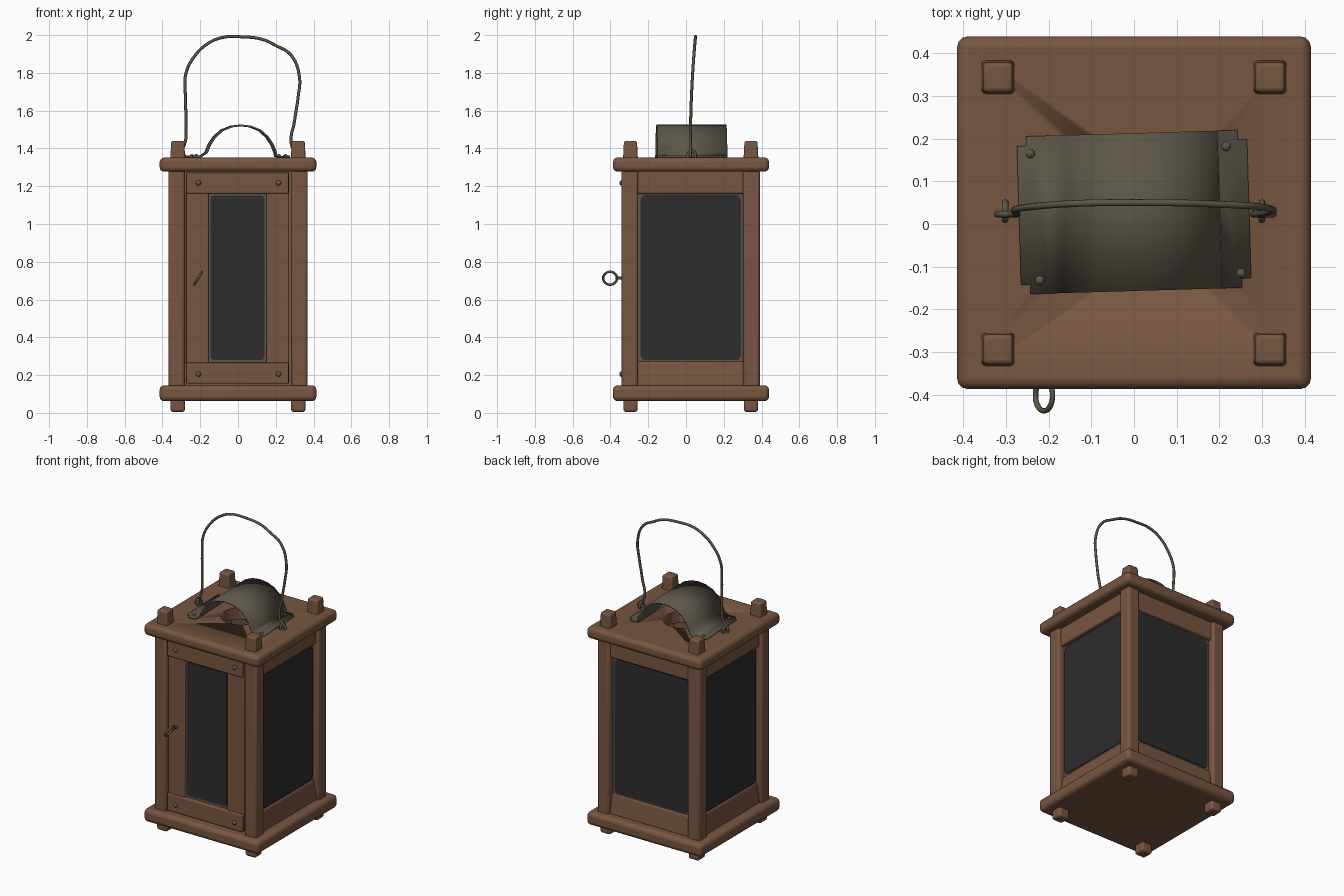
import bpy, bmesh, math
from mathutils import Matrix, Vector

old = bpy.data.objects.get("Cube")
if old:
    bpy.data.objects.remove(old)

CY = 0.025  # depth centre of the lantern body


def material(name, rgb):
    m = bpy.data.materials.new(name)
    m.use_nodes = True
    m.diffuse_color = (*rgb, 1)
    m.node_tree.nodes["Principled BSDF"].inputs["Base Color"].default_value = (*rgb, 1)
    return m


WOOD = material("brown wood", (0.185, 0.093, 0.053))
METAL = material("aged metal", (0.107, 0.092, 0.066))
GLASS = material("dark glass", (0.026, 0.026, 0.027))


def finish(name, bm, mat, bevel=0, angle=0, segments=3):
    """Turn a bmesh into an object, spun about the body axis."""
    axis = Matrix.Translation((0, CY, 0))
    bm.transform(axis @ Matrix.Rotation(angle, 4, "Z") @ axis.inverted())
    bmesh.ops.recalc_face_normals(bm, faces=bm.faces)
    me = bpy.data.meshes.new(name)
    bm.to_mesh(me)
    bm.free()
    ob = bpy.data.objects.new(name, me)
    bpy.context.collection.objects.link(ob)
    me.materials.append(mat)
    if bevel:
        mod = ob.modifiers.new("bevel", "BEVEL")
        mod.width, mod.segments = bevel, segments
    bpy.ops.object.select_all(action="DESELECT")
    ob.select_set(True)
    bpy.context.view_layer.objects.active = ob
    bpy.ops.object.shade_smooth_by_angle(angle=math.radians(40))
    return ob


def box(name, x, y, z, mat=WOOD, bevel=0.01, angle=0, taper=1, slope=0):
    """Box from ranges; taper shrinks its top, slope pushes the top front edge back."""
    bm = bmesh.new()
    bmesh.ops.create_cube(bm, size=1)
    for v in bm.verts:
        top = v.co.z > 0
        k = taper if top else 1
        push = slope if top and v.co.y < 0 else 0
        v.co = [(r[0] + r[1]) / 2 + c * f * (r[1] - r[0])
                for r, c, f in zip((x, y, z), v.co, (k, k, 1))]
        v.co.y += push
    return finish(name, bm, mat, bevel, angle)


def pane(name, w, z, y, depth, radius, mat, x=0, angle=0):
    """Upright plate with rounded corners, facing the front before it is spun."""
    bm = bmesh.new()
    bmesh.ops.create_cube(bm, size=1)
    bm.transform(Matrix.Translation((x, y + depth / 2, sum(z) / 2))
                 @ Matrix.Diagonal((w, depth, z[1] - z[0], 1)))
    edges = [e for e in bm.edges
             if abs(e.verts[0].co.y - e.verts[1].co.y) > depth / 2]
    bmesh.ops.bevel(bm, geom=edges, offset=radius, segments=4, profile=0.5, affect="EDGES")
    return finish(name, bm, mat, 0, angle)


def wire(name, points, radius, closed=False):
    """Round metal wire through the points."""
    cu = bpy.data.curves.new(name, "CURVE")
    cu.dimensions = "3D"
    cu.bevel_depth, cu.bevel_resolution, cu.resolution_u = radius, 2, 6
    cu.use_fill_caps = True
    sp = cu.splines.new("BEZIER")
    sp.bezier_points.add(len(points) - 1)
    sp.use_cyclic_u = closed
    for p, co in zip(sp.bezier_points, points):
        p.co = co
        p.handle_left_type = p.handle_right_type = "AUTO"
    cu.materials.append(METAL)
    ob = bpy.data.objects.new(name, cu)
    bpy.context.collection.objects.link(ob)
    return ob


def loop(name, centre, u, v, radius):
    """Closed ring spanned by the half-axis vectors u and v."""
    c, u, v = Vector(centre), Vector(u), Vector(v)
    pts = [c + u * math.cos(i * math.pi / 4) + v * math.sin(i * math.pi / 4) for i in range(8)]
    return wire(name, pts, radius, True)


def stud(name, at, radius, flat):
    """Domed nail head, flattened along one axis."""
    bm = bmesh.new()
    bmesh.ops.create_uvsphere(bm, u_segments=12, v_segments=8, radius=radius)
    bm.transform(Matrix.Translation(at) @ Matrix.Diagonal((*flat, 1)))
    return finish(name, bm, METAL)


# Base and lid boards
box("base_board", (-0.415, 0.415), (-0.387, 0.44), (0.062, 0.146), bevel=0.025)
lid = box("lid_board", (-0.415, 0.415), (-0.387, 0.44), (1.277, 0.0 + 1.352), bevel=0.025)

# Vent hole through the lid
bm = bmesh.new()
bmesh.ops.create_cone(bm, cap_ends=True, segments=32, radius1=0.12, radius2=0.12, depth=0.4)
bm.transform(Matrix.Translation((0, 0.03, 1.3)))
cutter = finish("vent_cutter", bm, WOOD)
cutter.hide_render = True
cutter.hide_set(True)
cut = lid.modifiers.new("vent", "BOOLEAN")
cut.operation, cut.object, cut.solver = "DIFFERENCE", cutter, "EXACT"
bpy.context.view_layer.objects.active = lid
for mod in [m.name for m in lid.modifiers]:
    bpy.ops.object.modifier_apply(modifier=mod)
bpy.data.objects.remove(cutter)

# Corner posts with feet and top pegs
for sx, side in ((-1, "right"), (1, "left")):
    for sy, end in ((-1, "front"), (1, "back")):
        x, y = sx * 0.325, CY + sy * 0.322
        tag = f"{end}_{side}"
        box(f"post_{tag}", (x - 0.044, x + 0.044), (y - 0.044, y + 0.044), (0.13, 1.29), bevel=0.016)
        px, py = sx * 0.319, CY + sy * 0.319
        box(f"peg_{tag}", (px - 0.04, px + 0.04), (py - 0.04, py + 0.04), (1.33, 1.44), taper=0.86)
        box(f"foot_{tag}", (px - 0.038, px + 0.038), (py - 0.038, py + 0.038), (0.005, 0.08), bevel=0.014)

# Three glazed walls: left, back and right
for name, angle in (("left", math.pi / 2), ("back", math.pi), ("right", -math.pi / 2)):
    box(f"top_rail_{name}", (-0.29, 0.29), (-0.325, -0.28), (1.16, 1.285), angle=angle)
    box(f"sill_{name}", (-0.29, 0.29), (-0.33, -0.27), (0.14, 0.272), angle=angle, slope=0.02)
    pane(f"frame_{name}", 0.56, (0.25, 1.18), -0.303, 0.02, 0.01, METAL, angle=angle)
    pane(f"glass_{name}", 0.53, (0.28, 1.153), -0.308, 0.02, 0.025, GLASS, angle=angle)

# Front door: stiles, rails, glass and nails
box("door_stile_right", (-0.274, -0.155), (-0.327, -0.285), (0.155, 1.272), bevel=0.006)
box("door_stile_left", (0.15, 0.27), (-0.327, -0.285), (0.155, 1.272), bevel=0.006)
box("door_top_rail", (-0.274, 0.268), (-0.341, -0.285), (1.162, 1.272), bevel=0.006)
box("door_bottom_rail", (-0.274, 0.268), (-0.341, -0.285), (0.155, 0.266), bevel=0.006)
box("door_backing", (-0.3, 0.3), (-0.29, -0.28), (0.14, 1.285), bevel=0)
pane("door_frame", 0.312, (0.25, 1.18), -0.313, 0.02, 0.01, METAL, x=-0.003)
pane("door_glass", 0.286, (0.28, 1.15), -0.318, 0.02, 0.018, GLASS, x=-0.003)
for x in (-0.21, 0.215):
    for z in (0.205, 1.217):
        stud("door_nail", (x, -0.342, z), 0.014, (1, 0.8, 1))

# Pull ring on the door
loop("pull_ring", (-0.211, -0.402, 0.713), (0, 0.036, 0), (0.02, 0, 0.034), 0.0065)
wire("pull_ring_stem", [(-0.211, -0.315, 0.713), (-0.211, -0.367, 0.713)], 0.008)

# Bent metal heat shield over the vent
half = [(-0.27, 1.357), (-0.2, 1.357), (-0.183, 1.378), (-0.166, 1.42), (-0.14, 1.46),
        (-0.1, 1.496), (-0.05, 1.516), (0, 1.522)]
profile = half + [(-x, z) for x, z in reversed(half[:-1])]
bm = bmesh.new()
rows = [[bm.verts.new((x + (0.014 if z > 1.36 else 0), y, z)) for x, z in profile]
        for y in (-0.185, 0.185)]
for i in range(len(profile) - 1):
    bm.faces.new((rows[0][i], rows[0][i + 1], rows[1][i + 1], rows[1][i]))
corners = [r[i] for r in rows for i in (0, -1)]
bmesh.ops.bevel(bm, geom=corners, offset=0.022, segments=2, affect="VERTICES")
bm.transform(Matrix.Translation((0, 0.028, 0)) @ Matrix.Rotation(math.radians(1.7), 4, "Z"))
shield = finish("heat_shield", bm, METAL)
solid = shield.modifiers.new("thickness", "SOLIDIFY")
solid.thickness, solid.offset = 0.009, 0
for at in ((-0.243, 0.165), (0.216, 0.182), (-0.221, -0.132), (0.251, -0.115)):
    stud("shield_rivet", (*at, 1.361), 0.011, (1, 1, 0.8))

# Wire carrying handle with hooked ends, hung from two staples
arc = [(-0.275, 1.36), (-0.315, 1.352), (-0.312, 1.385), (-0.288, 1.41), (-0.276, 1.55),
       (-0.279, 1.68), (-0.275, 1.8), (-0.225, 1.895), (-0.16, 1.955), (-0.085, 1.987),
       (0.02, 1.991), (0.13, 1.977), (0.2, 1.945), (0.28, 1.895), (0.325, 1.78),
       (0.318, 1.67), (0.3, 1.55), (0.286, 1.41), (0.31, 1.385), (0.325, 1.36), (0.28, 1.36)]
wire("handle", [(x, 0.023 + 0.027 * max(0, (z - 1.4) / 0.59) ** 2, z) for x, z in arc], 0.008)
for x, side in ((-0.302, "right"), (0.3, "left")):
    loop(f"staple_{side}", (x, 0.03, 1.362), (0, 0.02, 0), (0, 0, 0.026), 0.008)
